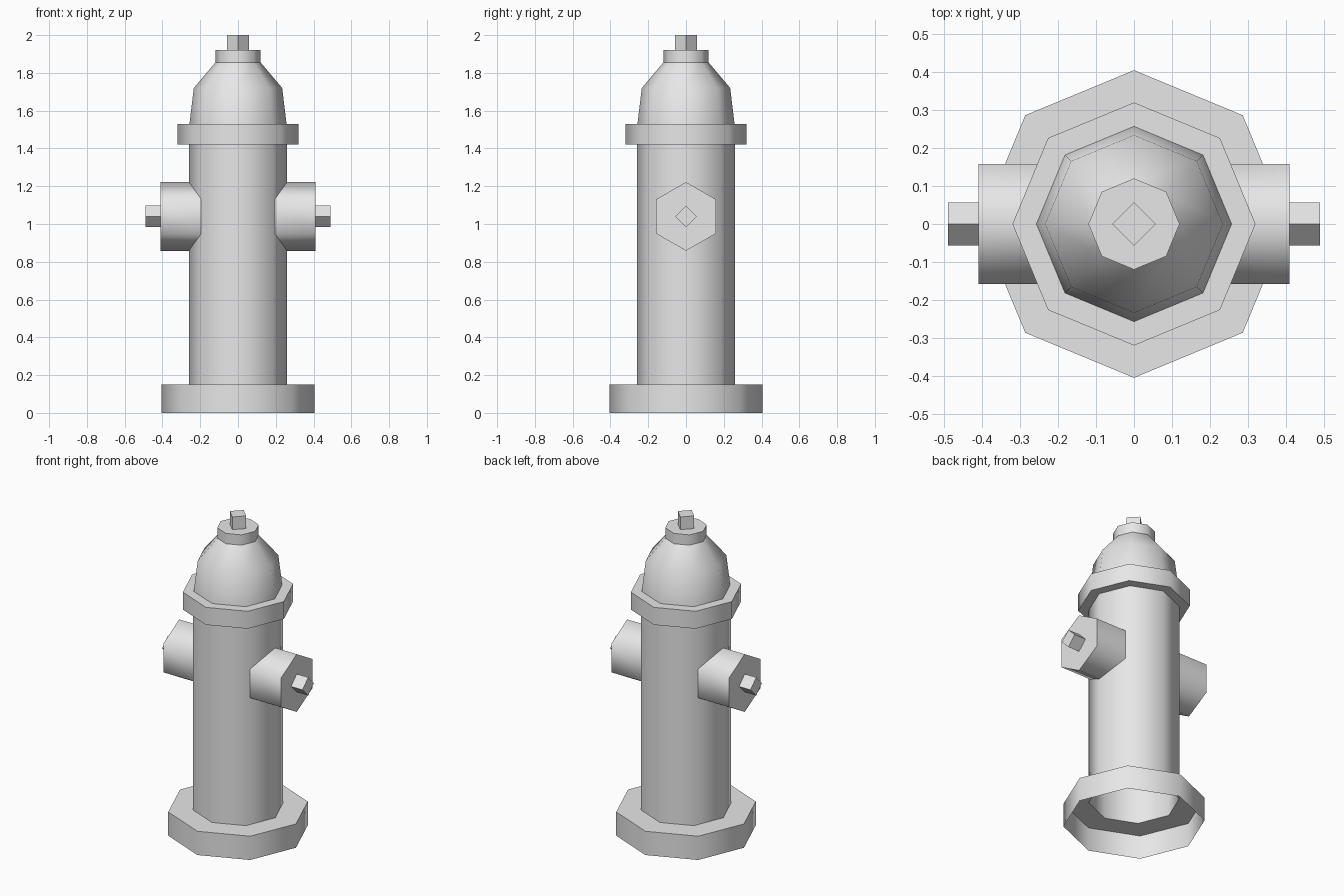
import bpy, math
from mathutils import Vector

cube = bpy.data.objects.get("Cube")
if cube:
    bpy.data.objects.remove(cube)

grey = bpy.data.materials.new("cast_iron_grey")
grey.use_nodes = True
grey.diffuse_color = (0.8, 0.8, 0.8, 1)
grey.node_tree.nodes["Principled BSDF"].inputs["Base Color"].default_value = (0.8, 0.8, 0.8, 1)


def add_part(name, verts, faces, smooth_angle):
    mesh = bpy.data.meshes.new(name)
    mesh.from_pydata(verts, [], faces)
    mesh.materials.append(grey)
    mesh.shade_smooth()
    mesh.set_sharp_from_angle(angle=math.radians(smooth_angle))
    obj = bpy.data.objects.new(name, mesh)
    bpy.context.collection.objects.link(obj)
    return obj


def loft(name, rings, cap_end=False, smooth_angle=50):
    """Skin equal-sized rings of points, optionally closing the last one."""
    n = len(rings[0])
    verts = [p for ring in rings for p in ring]
    faces = [(r * n + i, r * n + (i + 1) % n, (r + 1) * n + (i + 1) % n, (r + 1) * n + i)
             for r in range(len(rings) - 1) for i in range(n)]
    if cap_end:
        faces.append(tuple(range(len(verts) - n, len(verts))))
    return add_part(name, verts, faces, smooth_angle)


def turned(name, profile, sides=8, **options):
    """Faceted turned part about z from (radius, height) pairs."""
    turn = math.tau / sides
    rings = [[Vector((r * math.cos(i * turn), r * math.sin(i * turn), z)) for i in range(sides)]
             for r, z in profile]
    return loft(name, rings, **options)


BODY = 0.26
OUTLET_Z = 1.04

# Upright shell, open underneath
turned("base_flange", [(0.405, 0), (0.405, 0.15), (BODY, 0.15)])
turned("barrel", [(BODY, 0.15), (BODY, 1.42)])
turned("collar", [(BODY, 1.42), (0.32, 1.42), (0.32, 1.53), (0.257, 1.53)])
turned("bonnet", [(0.257, 1.53), (0.234, 1.72), (0.12, 1.855)])
turned("bonnet_neck", [(0.12, 1.855), (0.12, 1.92)], cap_end=True)
turned("top_nut", [(0.057, 1.92), (0.057, 2.0)], sides=4, cap_end=True, smooth_angle=30)


def side_ring(side, radius, sides, reach):
    """Ring facing sideways; reach gives the x distance for each y."""
    points = []
    for i in range(sides):
        a = math.pi / 2 + side * i * math.tau / sides
        y = radius * math.cos(a)
        points.append(Vector((side * reach(y), y, OUTLET_Z + radius * math.sin(a))))
    return points


# Side outlets, mitred to the barrel's slanted faces
def barrel_surface(y):
    return BODY - abs(y) * math.tan(math.pi / 8)


for side, label in ((1, "left"), (-1, "right")):
    loft(label + "_outlet",
         [side_ring(side, 0.182, 6, barrel_surface), side_ring(side, 0.182, 6, lambda y: 0.41)],
         cap_end=True, smooth_angle=65)
    loft(label + "_outlet_nut",
         [side_ring(side, 0.057, 4, lambda y: 0.41), side_ring(side, 0.057, 4, lambda y: 0.49)],
         cap_end=True, smooth_angle=30)
